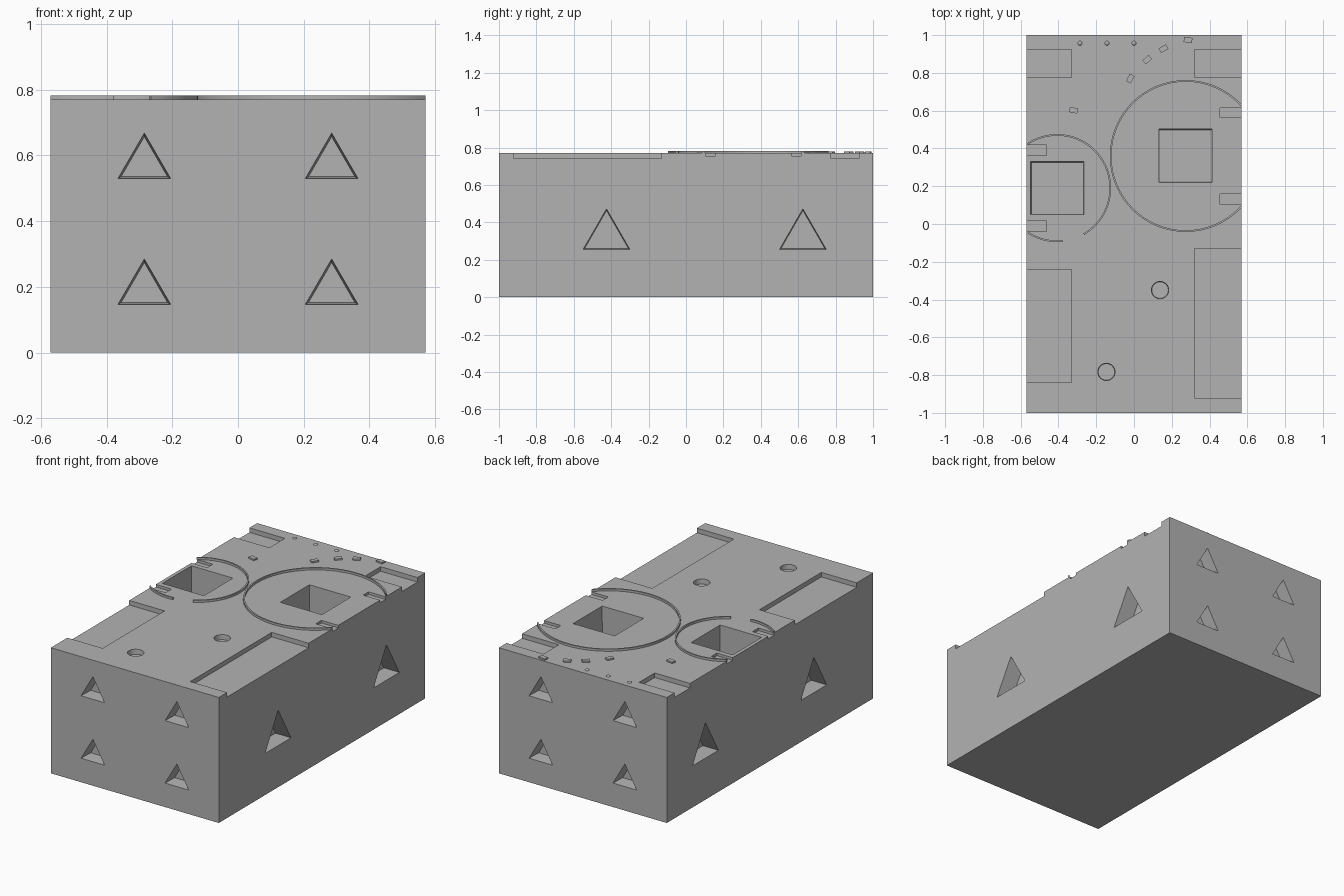
import bpy, bmesh
from math import radians, cos, sin, pi
from mathutils import Vector, Matrix

default = bpy.data.objects.get("Cube")
if default:
    bpy.data.objects.remove(default, do_unlink=True)

HX, HY, TOP = 0.57, 1.0, 0.77
RIDGE = 0.013

grey = bpy.data.materials.new("plain grey")
grey.use_nodes = True
color = (0.45, 0.45, 0.45, 1)
grey.diffuse_color = color
grey.node_tree.nodes["Principled BSDF"].inputs["Base Color"].default_value = color


def make_object(name, bm):
    bmesh.ops.recalc_face_normals(bm, faces=bm.faces)
    mesh = bpy.data.meshes.new(name)
    bm.to_mesh(mesh)
    bm.free()
    mesh.materials.append(grey)
    ob = bpy.data.objects.new(name, mesh)
    bpy.context.collection.objects.link(ob)
    return ob


def smooth(ob):
    bpy.ops.object.select_all(action='DESELECT')
    ob.select_set(True)
    bpy.context.view_layer.objects.active = ob
    bpy.ops.object.shade_smooth_by_angle(angle=radians(30))


def add_box(bm, x0, x1, y0, y1, z0, z1, turn=0):
    place = (Matrix.Translation(((x0 + x1) / 2, (y0 + y1) / 2, (z0 + z1) / 2))
             @ Matrix.Rotation(radians(turn), 4, 'Z')
             @ Matrix.Diagonal((x1 - x0, y1 - y0, z1 - z0, 1)))
    bmesh.ops.create_cube(bm, size=1, matrix=place)


def add_pit(bm, outline, inward, depth, end_scale=1.0, over=0.01):
    """Tapered prism that starts just outside the surface and goes inward."""
    pts = [Vector(p) for p in outline]
    mid = sum(pts, Vector()) / len(pts)
    inward = Vector(inward)

    def layer(d):
        s = 1 + (end_scale - 1) * d / depth
        return [bm.verts.new(mid + (p - mid) * s + inward * d) for p in pts]

    a, b = layer(-over), layer(depth)
    bm.faces.new(a)
    bm.faces.new(b[::-1])
    for i in range(len(a)):
        j = (i + 1) % len(a)
        bm.faces.new((a[i], b[i], b[j], a[j]))


# Every pocket goes into one cutter mesh
cut = bmesh.new()

# Triangular sockets: four on each end, two on each long side
for side in (-1, 1):
    for x in (-0.285, 0.285):
        for z in (0.147, 0.53):
            y = side * HY
            tri = [(x - 0.08, y, z), (x + 0.08, y, z), (x, y, z + 0.138)]
            add_pit(cut, tri, (0, -side, 0), 0.08, 0.88)
    for y in (-0.425, 0.625):
        x = side * HX
        tri = [(x, y - 0.125, 0.255), (x, y + 0.125, 0.255), (x, y, 0.472)]
        add_pit(cut, tri, (-side, 0, 0), 0.1, 0.94)

# Deep square wells
for x, y in ((0.273, 0.362), (-0.407, 0.19)):
    h = 0.141
    square = [(x + i * h, y + j * h, TOP) for i, j in ((-1, -1), (1, -1), (1, 1), (-1, 1))]
    add_pit(cut, square, (0, 0, -1), 0.28, 0.97)

# Shallow round holes
for x, y in ((0.138, -0.35), (-0.146, -0.783)):
    circle = [(x + 0.046 * cos(i * pi / 16), y + 0.046 * sin(i * pi / 16), TOP)
              for i in range(32)]
    add_pit(cut, circle, (0, 0, -1), 0.03, 0.95)

# Trays and finger notches, open at the long sides: side, inner x, y range, depth
trays = [(1, 0.32, -0.92, -0.13, 0.028), (-1, 0.33, -0.84, -0.24, 0.028),
         (1, 0.32, 0.775, 0.925, 0.028), (-1, 0.33, 0.775, 0.925, 0.028),
         (1, 0.455, 0.563, 0.615, 0.016), (1, 0.455, 0.103, 0.158, 0.016),
         (-1, 0.463, 0.362, 0.417, 0.016), (-1, 0.463, -0.04, 0.017, 0.016)]
for side, inner, y0, y1, depth in trays:
    x0, x1 = sorted((side * inner, side * (HX + 0.02)))
    add_box(cut, x0, x1, y0, y1, TOP - depth, TOP + 0.02)

cutter = make_object("pocket_cutter", cut)
cutter.hide_render = True

# Block body
bm = bmesh.new()
add_box(bm, -HX, HX, -HY, HY, 0, TOP)
body = make_object("block_body", bm)
mod = body.modifiers.new("pockets", 'BOOLEAN')
mod.operation = 'DIFFERENCE'
mod.solver = 'EXACT'
mod.object = cutter
bpy.context.view_layer.objects.active = body
bpy.ops.object.modifier_apply(modifier=mod.name)
bpy.data.objects.remove(cutter, do_unlink=True)
smooth(body)


# Raised circular ridges, trimmed at the block sides
def ridge(name, cx, cy, r, arcs, width=0.009):
    bm = bmesh.new()
    for start, end in arcs:
        n = max(8, int((end - start) / 4))
        rows = []
        for i in range(n + 1):
            a = radians(start + (end - start) * i / n)
            rows.append([bm.verts.new((cx + q * cos(a), cy + q * sin(a), z))
                         for q, z in ((r - width, TOP), (r, TOP),
                                      (r, TOP + RIDGE), (r - width, TOP + RIDGE))])
        for a, b in zip(rows, rows[1:]):
            for k in range(4):
                m = (k + 1) % 4
                bm.faces.new((a[k], a[m], b[m], b[k]))
        bm.faces.new(rows[0])
        bm.faces.new(rows[-1][::-1])
    for s in (-1, 1):
        geom = bm.verts[:] + bm.edges[:] + bm.faces[:]
        bmesh.ops.bisect_plane(bm, geom=geom, plane_co=(s * HX, 0, 0),
                               plane_no=(s, 0, 0), clear_outer=True)
        bmesh.ops.holes_fill(bm, edges=[e for e in bm.edges if e.is_boundary], sides=0)
    smooth(make_object(name, bm))


ridge("large_ridge", 0.274, 0.36, 0.402, [(36, 324)])
ridge("small_ridge", -0.407, 0.19, 0.286, [(-60, 132), (228, 276)])

# Little raised bars
bars = [(0.286, 0.974, -8), (0.156, 0.928, 30), (0.07, 0.87, 42),
        (-0.02, 0.77, 60), (-0.32, 0.602, -12)]
for x, y, turn in bars:
    bm = bmesh.new()
    add_box(bm, x - 0.022, x + 0.022, y - 0.014, y + 0.014, TOP - 0.005, TOP + 0.009, turn)
    make_object("marker_bar", bm)

# Small studs along the back edge
for x in (-0.286, -0.143, 0):
    bm = bmesh.new()
    place = Matrix.Translation((x, 0.957, TOP)) @ Matrix.Diagonal((1, 1, 0.6, 1))
    bmesh.ops.create_uvsphere(bm, u_segments=16, v_segments=8, radius=0.012, matrix=place)
    smooth(make_object("marker_stud", bm))
